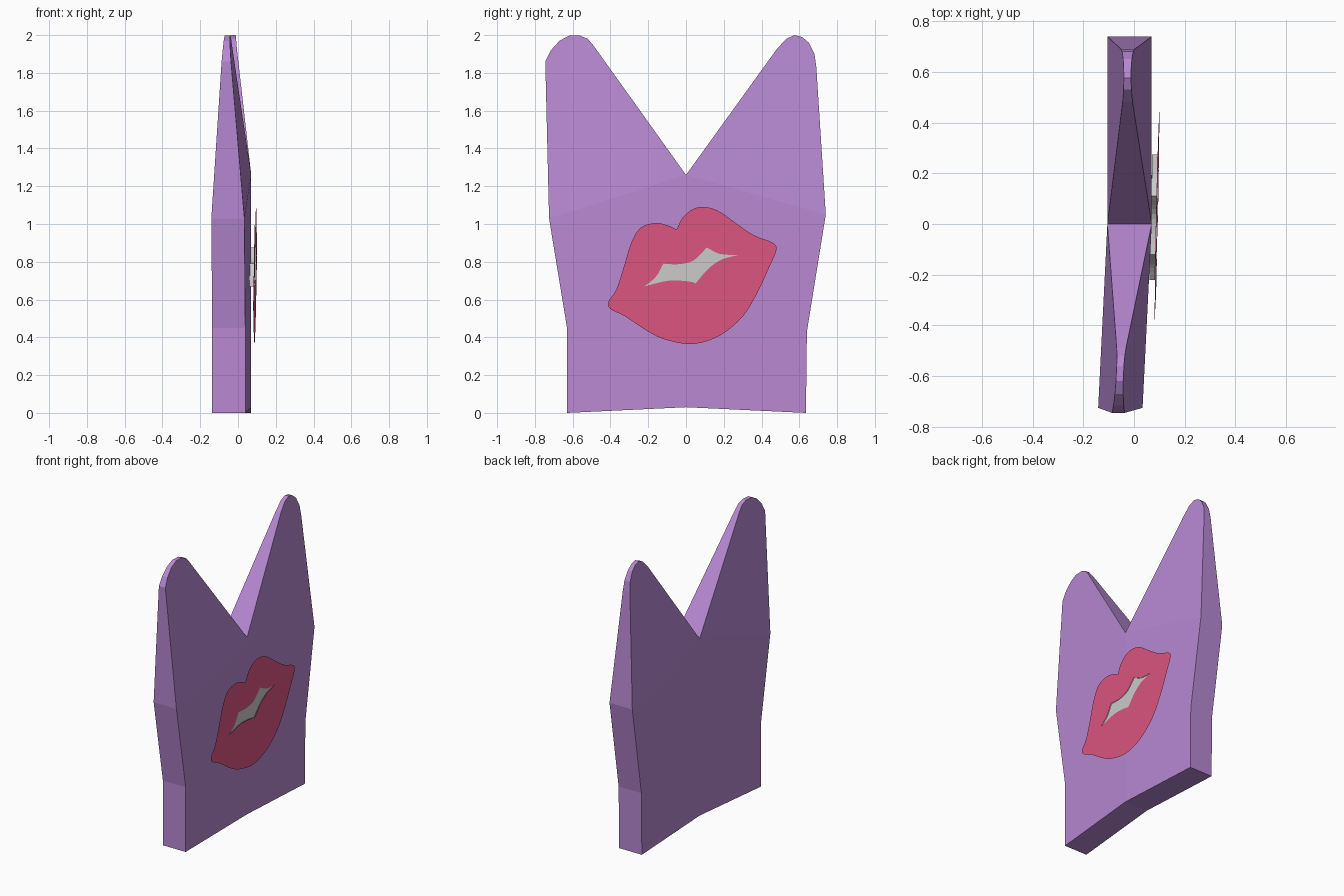
import bpy, bmesh
from mathutils import Vector

if "Cube" in bpy.data.objects:
    bpy.data.objects.remove(bpy.data.objects["Cube"])


def material(name, rgb):
    m = bpy.data.materials.new(name)
    m.diffuse_color = (*rgb, 1)
    m.use_nodes = True
    m.node_tree.nodes["Principled BSDF"].inputs["Base Color"].default_value = m.diffuse_color
    return m


def add_object(name, bm, mat=None):
    me = bpy.data.meshes.new(name)
    bm.to_mesh(me)
    bm.free()
    ob = bpy.data.objects.new(name, me)
    bpy.context.collection.objects.link(ob)
    if mat:
        me.materials.append(mat)
    return ob


def smooth(pts, corners, steps=4):
    """Spline through a closed loop, kept sharp at the given corner indices."""
    n, out = len(pts), []
    P = [Vector(p) for p in pts]

    def tangent(i, j):
        return P[j] - P[i] if i in corners or j in corners else None

    for i in range(n):
        j = (i + 1) % n
        chord = P[j] - P[i]
        ta = chord if i in corners else (P[j] - P[i - 1]) / 2
        tb = chord if j in corners else (P[(j + 1) % n] - P[i]) / 2
        for k in range(steps):
            t = k / steps
            out.append((2*t**3 - 3*t**2 + 1) * P[i] + (t**3 - 2*t*t + t) * ta
                       + (3*t*t - 2*t**3) * P[j] + (t**3 - t*t) * tb)
    return out


purple = material("purple", (0.48, 0.25, 0.65))
pink = material("pink", (0.72, 0.09, 0.22))

# Slab: outline of (y, z), swept across a thickness that thins toward the tips
bottom, middle, notch = (0, 0.03), (0, 0.44), (0, 1.26)
right = [(0.635, 0), (0.64, 0.43), (0.74, 1.05), (0.69, 1.83), (0.68, 1.9), (0.65, 1.96),
         (0.615, 1.99), (0.575, 2.0), (0.53, 1.98), (0.48, 1.925)]
left = [(-0.63, 0), (-0.63, 0.45), (-0.725, 1.03), (-0.745, 1.86), (-0.715, 1.92),
        (-0.67, 1.97), (-0.62, 1.997), (-0.56, 1.997), (-0.52, 1.98), (-0.49, 1.945)]


def face_x(y, z):
    skew = 0.05 * min(y, 0)
    taper = max(0, z - (1.05 if y else 1.26)) / 0.95
    return (-0.105 + skew + 0.065 * taper, 0.07 + skew - 0.082 * taper)


bm = bmesh.new()
for side in (0, 1):
    v = {p: bm.verts.new((face_x(*p)[side], *p)) for p in [bottom, middle, notch] + right + left}
    for e in (right, left):
        loops = [[bottom, e[0], e[1], middle], [middle, e[1], e[2], notch], [notch] + e[2:]]
        for loop in loops:
            bm.faces.new([v[p] for p in loop])
    if side == 0:
        back = v
rim = [bottom] + right + [notch] + left[::-1]
for a, b in zip(rim, rim[1:] + rim[:1]):
    bm.faces.new((back[a], back[b], v[b], v[a]))
bmesh.ops.recalc_face_normals(bm, faces=bm.faces)
add_object("slab", bm, purple)

# Lip and mouth opening profiles (y, z)
lip = [(-0.41, 0.59), (-0.37, 0.65), (-0.33, 0.77), (-0.29, 0.90), (-0.24, 0.98), (-0.16, 1.005),
       (-0.09, 0.99), (-0.05, 0.97), (-0.02, 1.03), (0.03, 1.075), (0.09, 1.09), (0.17, 1.07),
       (0.27, 1.0), (0.36, 0.94), (0.46, 0.90), (0.478, 0.86), (0.44, 0.77), (0.38, 0.64),
       (0.30, 0.51), (0.18, 0.41), (0.04, 0.365), (-0.1, 0.385), (-0.2, 0.43),
       (-0.32, 0.51), (-0.40, 0.55)]
mouth = [(-0.22, 0.67), (-0.16, 0.72), (-0.12, 0.79), (-0.04, 0.787), (0.04, 0.807), (0.11, 0.875),
         (0.18, 0.842), (0.275, 0.835), (0.19, 0.812), (0.12, 0.765), (0.05, 0.685),
         (0.02, 0.695), (-0.09, 0.7)]
lip_loop = smooth(lip, {7})
mouth_loop = smooth(mouth, {0, 2, 5, 7, 10})


def lip_x(p):
    return 0.083 + 0.02 * p[0] + 0.01 * p[1]


def filled(loops, offset):
    """Flat sheet bounded by the loops, facing +x."""
    bm = bmesh.new()
    for loop in loops:
        vs = [bm.verts.new((lip_x(p) + offset, *p)) for p in loop]
        for a, b in zip(vs, vs[1:] + vs[:1]):
            bm.edges.new((a, b))
    bmesh.ops.triangle_fill(bm, edges=bm.edges[:], use_beauty=True)
    for f in bm.faces:
        f.normal_update()
        if f.normal.x < 0:
            f.normal_flip()
    return bm


# Lips: thin sheet with an opening
add_object("lips", filled([lip_loop, mouth_loop], 0), pink)

# Teeth: shallow grey block seated in the opening
bm = filled([mouth_loop], -0.003)
geo = bmesh.ops.extrude_face_region(bm, geom=bm.faces[:], use_keep_orig=True)
for v in geo["geom"]:
    if isinstance(v, bmesh.types.BMVert):
        v.co.x -= 0.022
bmesh.ops.recalc_face_normals(bm, faces=bm.faces)
add_object("teeth", bm)
